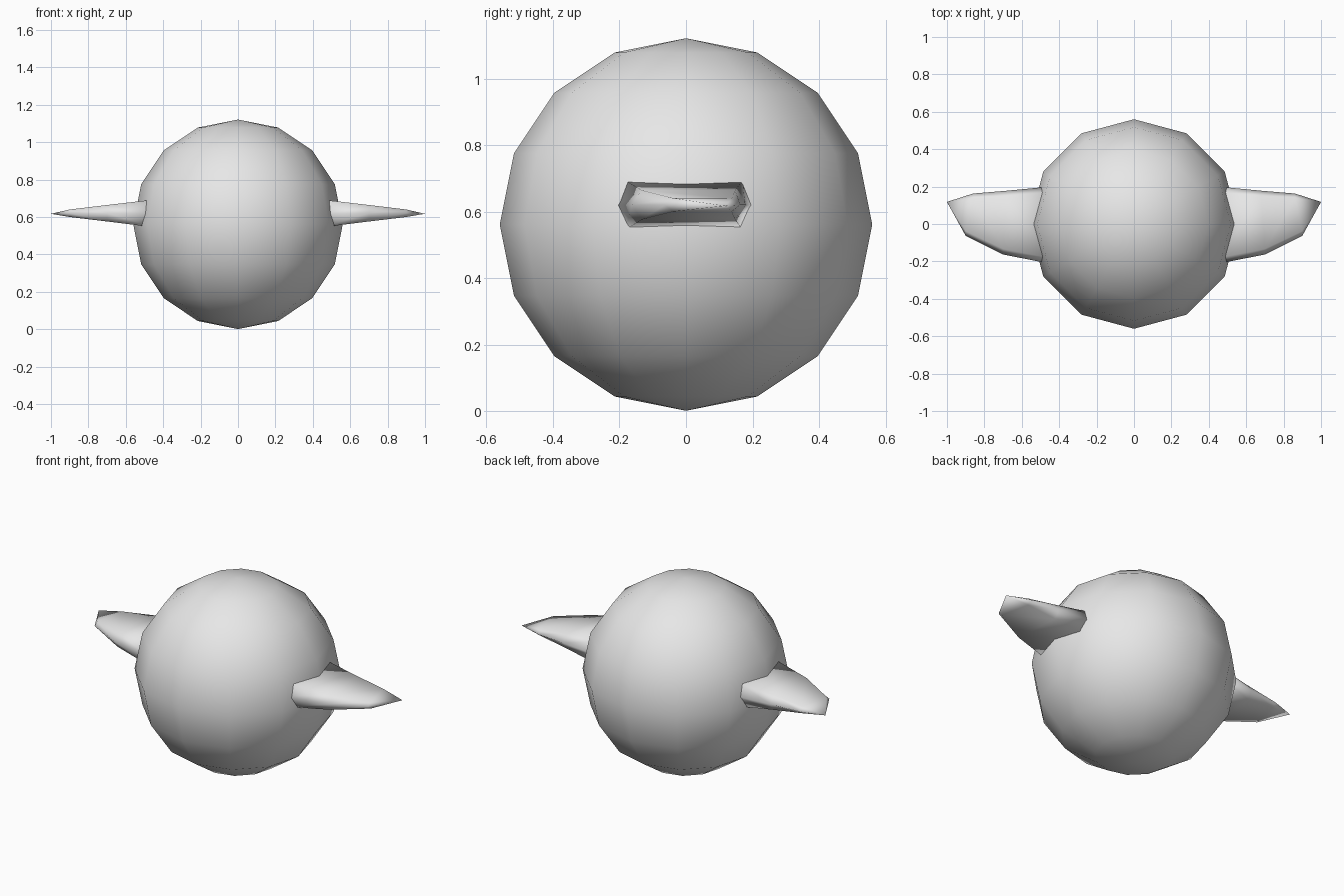
import bpy
import bmesh

cube = bpy.data.objects.get("Cube")
if cube:
    bpy.data.objects.remove(cube, do_unlink=True)

# Single grey material
grey = bpy.data.materials.new("light_grey")
grey.use_nodes = True
grey.diffuse_color = (0.8, 0.8, 0.8, 1)
grey.node_tree.nodes["Principled BSDF"].inputs["Base Color"].default_value = (0.8, 0.8, 0.8, 1)


def finish(name, bm):
    """Turn a bmesh into a smooth-shaded grey object."""
    bmesh.ops.recalc_face_normals(bm, faces=bm.faces)
    for f in bm.faces:
        f.smooth = True
    mesh = bpy.data.meshes.new(name)
    bm.to_mesh(mesh)
    bm.free()
    mesh.materials.append(grey)
    obj = bpy.data.objects.new(name, mesh)
    bpy.context.collection.objects.link(obj)
    return obj


# Body: low-poly ball
bm = bmesh.new()
bmesh.ops.create_uvsphere(bm, u_segments=12, v_segments=8, radius=0.56)
body = finish("body", bm)
body.location.z = 0.561

# Wings: six-sided sections running outwards to a point
# (x front, x back, y front, y back, z low, z high, edge inset)
SECTIONS = [
    (0.45, 0.45, -0.212, 0.20, 0.545, 0.693, 0.03),
    (0.70, 0.68, -0.163, 0.178, 0.576, 0.664, 0.03),
    (0.90, 0.86, -0.063, 0.163, 0.600, 0.640, 0.025),
]
TIP = (1.0, 0.118, 0.617)

bm = bmesh.new()
rings = []
for xf, xb, yf, yb, lo, hi, inset in SECTIONS:
    mid = (lo + hi) / 2
    rings.append([bm.verts.new(p) for p in (
        (xf, yf, mid), (xf, yf + inset, hi), (xb, yb - inset, hi),
        (xb, yb, mid), (xb, yb - inset, lo), (xf, yf + inset, lo))])
tip = bm.verts.new(TIP)
bm.faces.new(rings[0])
for i in range(6):
    j = (i + 1) % 6
    for a, b in zip(rings, rings[1:]):
        bm.faces.new((a[i], a[j], b[j], b[i]))
    bm.faces.new((rings[-1][i], rings[-1][j], tip))
wings = finish("wings", bm)
mirror = wings.modifiers.new("mirror", 'MIRROR')
mirror.use_axis = (True, False, False)
